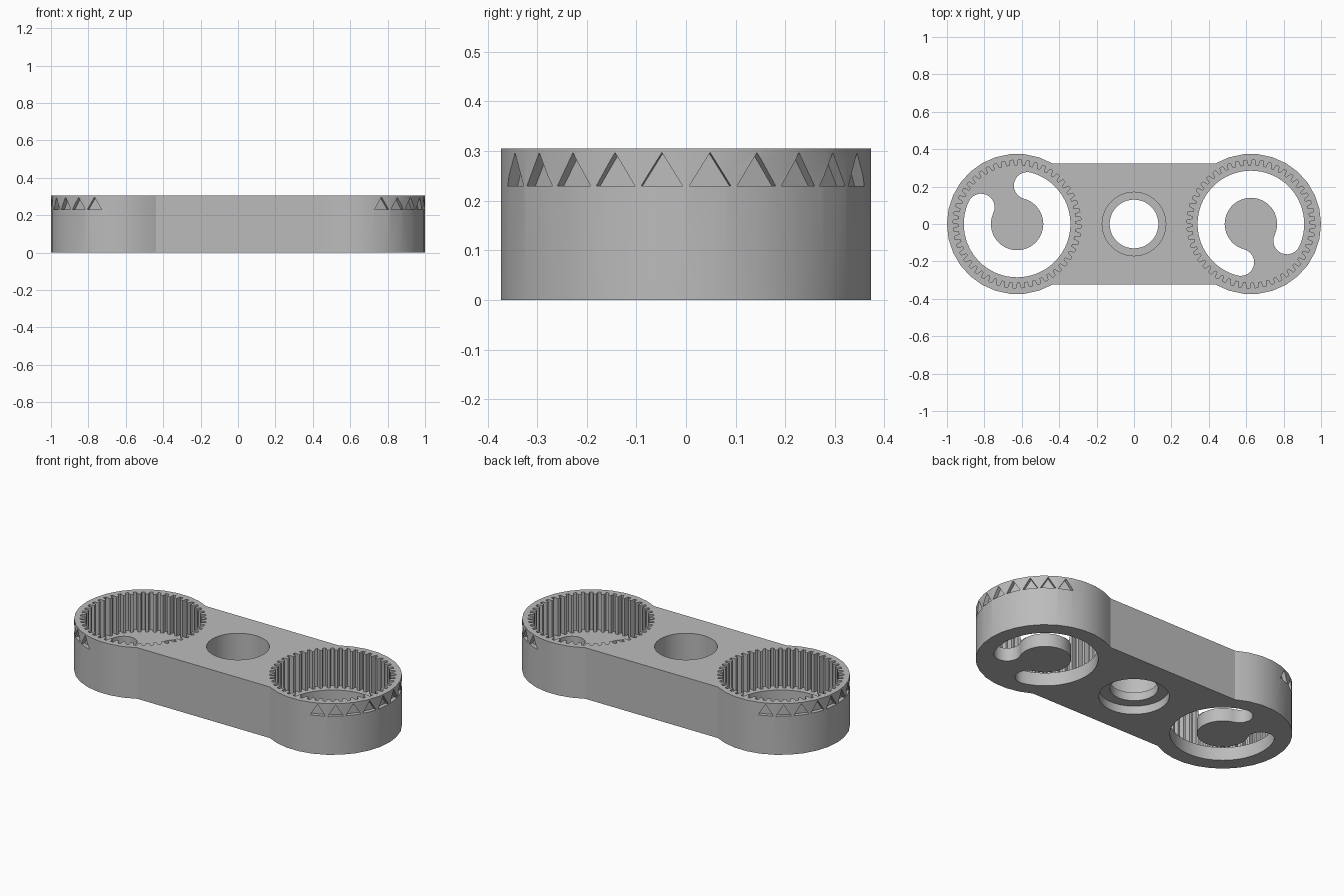
import bpy, bmesh
from math import cos, sin, pi, radians
from mathutils import Matrix, Vector

if "Cube" in bpy.data.objects:
    bpy.data.objects.remove(bpy.data.objects["Cube"], do_unlink=True)

HEIGHT, CENTRE, RADIUS = 0.305, 0.625, 0.375
FLOOR, TEETH = 0.08, 48
CLEAR = 0.1  # how far cutters overshoot the body

grey = bpy.data.materials.new("plain_grey")
grey.use_nodes = True
colour = (0.5, 0.5, 0.5, 1)
grey.diffuse_color = colour
grey.node_tree.nodes["Principled BSDF"].inputs["Base Color"].default_value = colour


def arc(radius, start, end, steps, cx=0, cy=0):
    """Points on an arc, both ends included, angles in degrees."""
    angles = [radians(start + (end - start) * i / steps) for i in range(steps + 1)]
    return [Vector((cx + radius * cos(a), cy + radius * sin(a))) for a in angles]


def prism(name, outline, z0, z1, matrix=Matrix()):
    """Extrude a closed 2D outline between two heights."""
    bm = bmesh.new()
    base = bm.faces.new([bm.verts.new((p[0], p[1], z0)) for p in outline])
    grown = bmesh.ops.extrude_face_region(bm, geom=[base])["geom"]
    top = [v for v in grown if isinstance(v, bmesh.types.BMVert)]
    bmesh.ops.translate(bm, verts=top, vec=(0, 0, z1 - z0))
    bmesh.ops.transform(bm, matrix=matrix, verts=bm.verts)
    bmesh.ops.recalc_face_normals(bm, faces=bm.faces)
    mesh = bpy.data.meshes.new(name)
    bm.to_mesh(mesh)
    bm.free()
    obj = bpy.data.objects.new(name, mesh)
    bpy.context.collection.objects.link(obj)
    return obj


def cut(target, cutter):
    """Subtract the cutter from the target and discard it."""
    mod = target.modifiers.new("cut", 'BOOLEAN')
    mod.operation = 'DIFFERENCE'
    mod.solver = 'EXACT'
    mod.object = cutter
    cutter.hide_render = True
    bpy.context.view_layer.objects.active = target
    bpy.ops.object.modifier_apply(modifier=mod.name)
    bpy.data.objects.remove(cutter, do_unlink=True)


def circle(radius):
    return arc(radius, 0, 360, 64)[:-1]


# Body: two round ends joined by a straight bar
end = arc(RADIUS, -120, 120, 20, CENTRE)
body = prism("gear_arm_body", end + [-p for p in end], 0, HEIGHT)
body.data.materials.append(grey)

# Toothed pocket outline
gear = []
for i in range(TEETH):
    for offset, radius in ((0.0, 0.313), (0.36, 0.313), (0.5, 0.342), (0.86, 0.342)):
        a = 2 * pi * (i + offset) / TEETH
        gear.append((radius * cos(a), radius * sin(a)))

# Round-ended curved slot outline
inner, outer, first, last = 0.14, 0.285, 155, 435
mid, half = (inner + outer) / 2, (outer - inner) / 2


def slot_cap(at, start):
    a = radians(at)
    return arc(half, start, start + 180, 12, mid * cos(a), mid * sin(a))[1:-1]


slot = (arc(outer, first, last, 56) + slot_cap(last, last)
        + arc(inner, last, first, 56) + slot_cap(first, first + 180))

# Each end: pocket, slot through the floor, and ten triangular notches
notch = [(-0.042, 0.23), (0.042, 0.23), (0, 0.297)]
upright = Matrix(((0, 0, 1, 0), (1, 0, 0, 0), (0, 1, 0, 0), (0, 0, 0, 1)))
for turn in (0, pi):
    place = Matrix.Rotation(turn, 4, 'Z') @ Matrix.Translation((-CENTRE, 0, 0))
    cut(body, prism("pocket_cutter", gear, FLOOR, HEIGHT + CLEAR, place))
    cut(body, prism("slot_cutter", slot, -CLEAR, FLOOR + 0.02, place))
    for i in range(10):
        spin = Matrix.Rotation(pi + radians(15 * (i - 4.5)), 4, 'Z')
        cut(body, prism("notch_cutter", notch, 0.35, 0.42, place @ spin @ upright))

# Central bearing seat: upper bore, through hole, lower recess
cut(body, prism("bore_cutter", circle(0.17), 0.1, HEIGHT + CLEAR))
cut(body, prism("hole_cutter", circle(0.13), -CLEAR, HEIGHT + CLEAR))
cut(body, prism("recess_cutter", circle(0.19), -CLEAR, 0.05))

# Smooth curved walls, sharp edges elsewhere
bpy.ops.object.select_all(action='DESELECT')
body.select_set(True)
bpy.context.view_layer.objects.active = body
bpy.ops.object.shade_smooth_by_angle(angle=radians(20))
